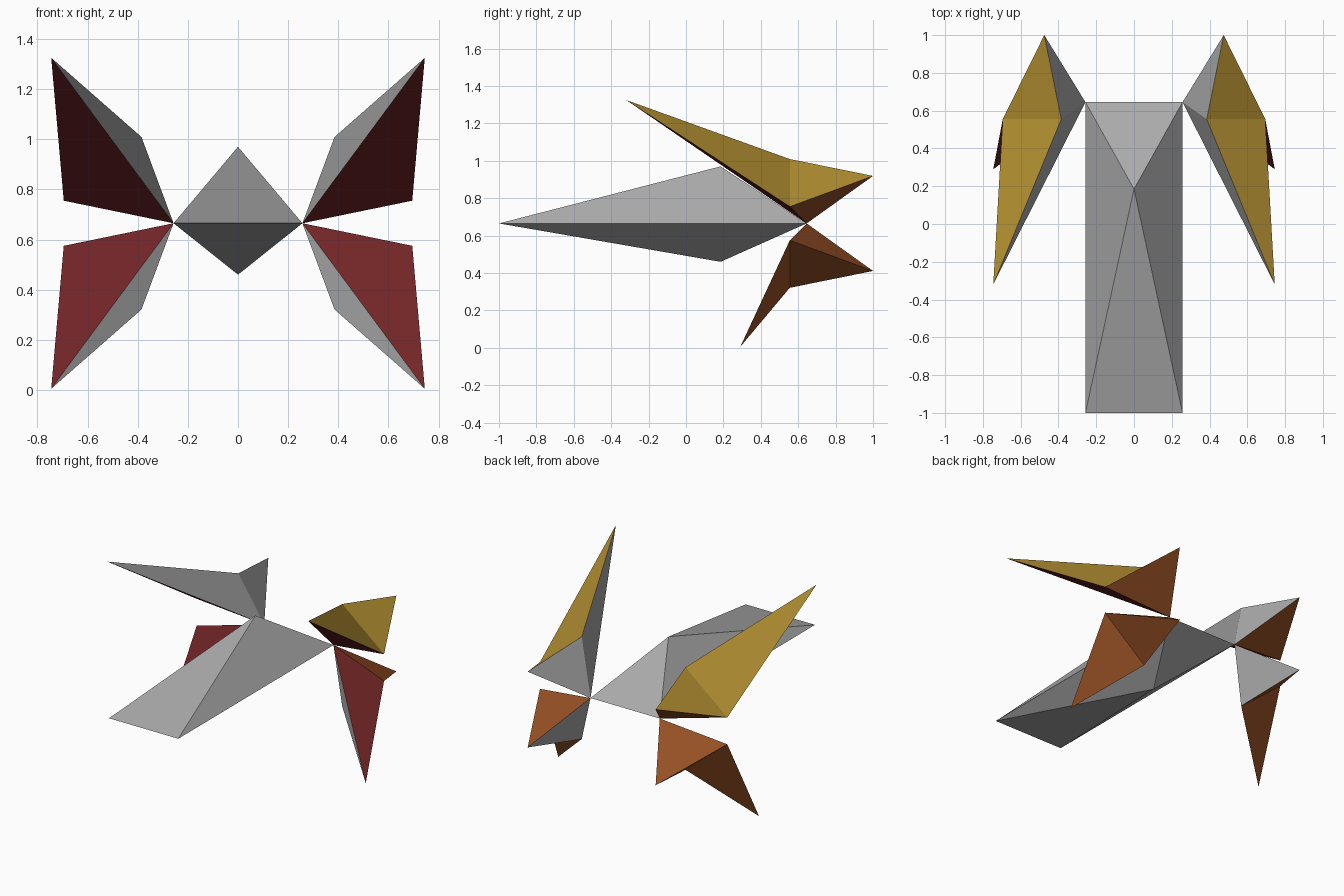
import bpy, bmesh

if "Cube" in bpy.data.objects:
    bpy.data.objects.remove(bpy.data.objects["Cube"])


def material(name, rgb):
    m = bpy.data.materials.new(name)
    m.diffuse_color = (*rgb, 1)
    m.use_nodes = True
    m.node_tree.nodes["Principled BSDF"].inputs["Base Color"].default_value = m.diffuse_color
    return m


GREY = material("grey", (0.405, 0.405, 0.405))
GOLD = material("gold", (0.43, 0.263, 0.03))
ORANGE = material("orange", (0.305, 0.08, 0.018))
RED = material("dark red", (0.168, 0.018, 0.02))
MATS = [GREY, GOLD, ORANGE, RED]


def solid(name, points, faces):
    """Closed flat-faced solid; faces are (material, point names)."""
    bm = bmesh.new()
    v = {k: bm.verts.new(p) for k, p in points.items()}
    for mat, keys in faces:
        f = bm.faces.new([v[k] for k in keys.split()])
        f.material_index = MATS.index(mat)
    bmesh.ops.recalc_face_normals(bm, faces=bm.faces)
    me = bpy.data.meshes.new(name)
    bm.to_mesh(me)
    bm.free()
    for m in MATS:
        me.materials.append(m)
    ob = bpy.data.objects.new(name, me)
    bpy.context.collection.objects.link(ob)
    return ob


MID = 0.665   # height of the body's waist
W = 0.257     # half width of the body

# Body: long flat double pyramid with its peaks set towards the back
body = {"fl": (-W, -1, MID), "fr": (W, -1, MID),
        "br": (W, 0.645, MID), "bl": (-W, 0.645, MID),
        "top": (0, 0.185, 0.97), "bottom": (0, 0.185, 0.46)}
ring = ["fl", "fr", "br", "bl"]
solid("body", body, [(GREY, f"{ring[i]} {ring[(i + 1) % 4]} {peak}")
                     for peak in ("top", "bottom") for i in range(4)])

# Four wings hinged on the body's rear corners; upper tips reach further forward
for level, up, tip_y, outer_mat in (("upper", 1, -0.32, GOLD),
                                    ("lower", -1, 0.29, ORANGE)):
    for side, s in (("right", 1), ("left", -1)):
        pts = {"hinge": (s * W, 0.645, MID),
               "tip": (s * 0.745, tip_y, MID + up * 0.66),
               "outer": (s * 0.695, 0.555, MID + up * 0.09),
               "inner": (s * 0.385, 0.555, MID + up * 0.344),
               "rear": (s * 0.475, 1.0, MID + up * 0.254)}
        solid(f"{level}_{side}_wing", pts, [
            (RED, "hinge tip outer"),
            (GREY, "hinge inner tip"),
            (GREY, "hinge rear inner"),
            (ORANGE, "hinge outer rear"),
            (outer_mat, "tip inner outer"),
            (outer_mat, "rear outer inner")])
